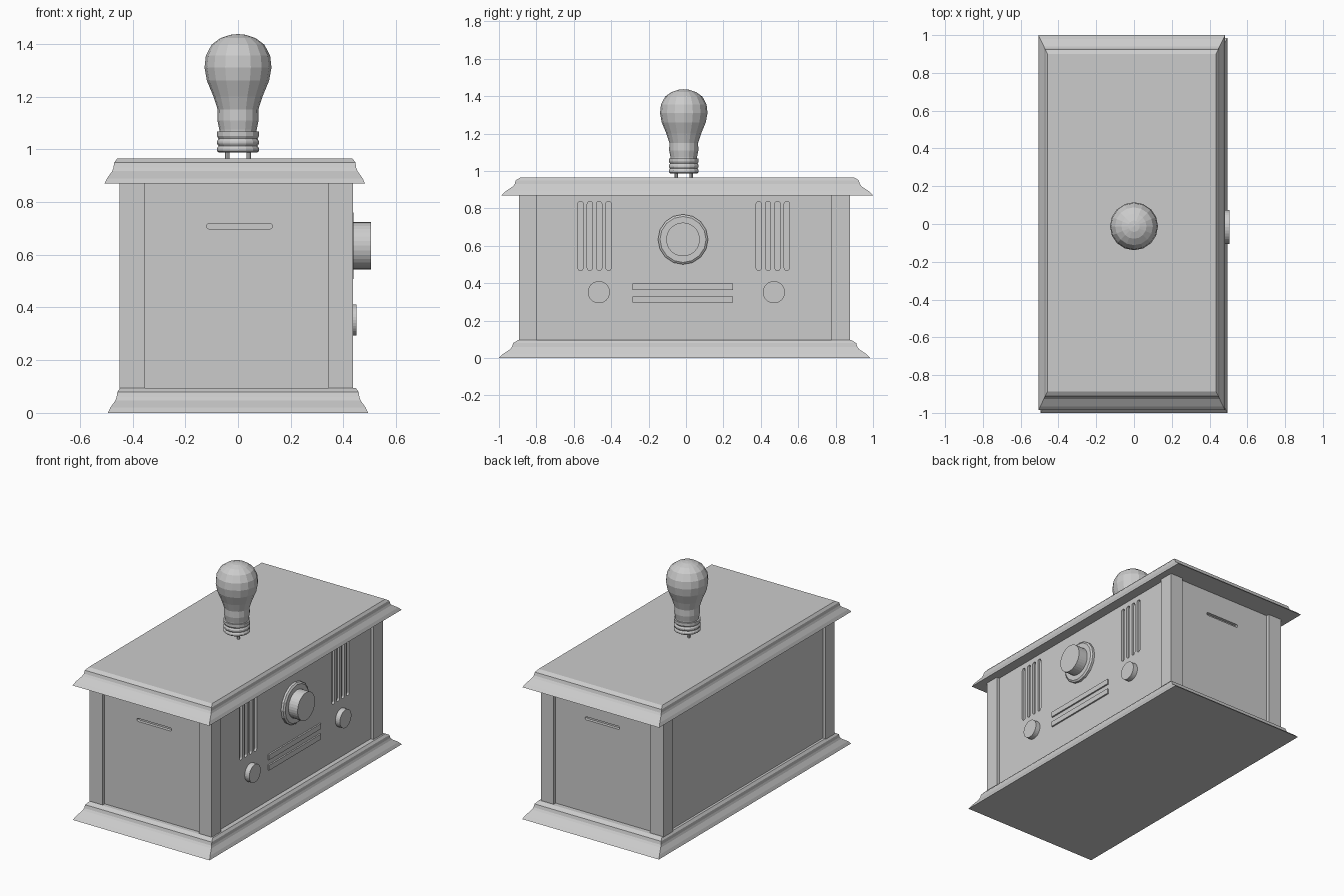
import bpy, bmesh, math
from mathutils import Matrix, Vector

if "Cube" in bpy.data.objects:
    bpy.data.objects.remove(bpy.data.objects["Cube"])


def finish(bm, name):
    bmesh.ops.recalc_face_normals(bm, faces=bm.faces)
    me = bpy.data.meshes.new(name)
    bm.to_mesh(me)
    bm.free()
    ob = bpy.data.objects.new(name, me)
    bpy.context.collection.objects.link(ob)
    return ob


def box(name, x0, x1, y0, y1, z0, z1):
    bm = bmesh.new()
    m = Matrix.Translation(((x0 + x1) / 2, (y0 + y1) / 2, (z0 + z1) / 2))
    bmesh.ops.create_cube(bm, size=1, matrix=m @ Matrix.Diagonal((x1 - x0, y1 - y0, z1 - z0, 1)))
    return finish(bm, name)


def moulding(name, cx, cy, z):
    """Stack of rectangles following a moulded edge profile."""
    profile = [(0, 0), (.2, .02), (.6, .047), (.7, .06), (.76, .08), (1, .095)]
    bm = bmesh.new()
    rings = []
    for t, h in profile:
        hx, hy = .494 - .048 * t, .993 - .1 * t
        rings.append([bm.verts.new((cx + sx * hx, cy + sy * hy, z + h))
                      for sx, sy in ((-1, -1), (1, -1), (1, 1), (-1, 1))])
    for a, b in zip(rings, rings[1:]):
        for i in range(4):
            j = (i + 1) % 4
            bm.faces.new((a[i], a[j], b[j], b[i]))
    bm.faces.new(rings[0])
    bm.faces.new(rings[-1])
    return finish(bm, name)


def turned(name, profile, n, matrix):
    """Revolve (radius, height) points around the local z axis and cap the ends."""
    bm = bmesh.new()
    rings = [[bm.verts.new(matrix @ Vector((r * math.cos(k * math.tau / n),
                                            r * math.sin(k * math.tau / n), h)))
              for k in range(n)] for r, h in profile]
    for a, b in zip(rings, rings[1:]):
        for i in range(n):
            j = (i + 1) % n
            bm.faces.new((a[i], a[j], b[j], b[i]))
    bm.faces.new(rings[0])
    bm.faces.new(rings[-1])
    return finish(bm, name)


def slot_cutter(centre, along, across, normal, length, width, depth):
    """Round-ended prism used to cut a groove."""
    r, half, pts = width / 2, length / 2 - width / 2, []
    for s in (1, -1):
        for k in range(9):
            a = math.pi * (k / 8 - .5)
            pts.append(along * s * (half + r * math.cos(a)) + across * s * r * math.sin(a))
    bm = bmesh.new()
    lo = [bm.verts.new(centre + p - normal * depth) for p in pts]
    hi = [bm.verts.new(centre + p + normal * depth) for p in pts]
    bm.faces.new(lo)
    bm.faces.new(hi)
    for i in range(len(pts)):
        j = (i + 1) % len(pts)
        bm.faces.new((lo[i], lo[j], hi[j], hi[i]))
    return finish(bm, "slot_cutter")


def cut(ob, cutter):
    mod = ob.modifiers.new("groove", 'BOOLEAN')
    mod.operation = 'DIFFERENCE'
    mod.solver = 'EXACT'
    mod.object = cutter
    cutter.hide_render = True
    cutter.hide_viewport = True


X, Y, Z = Vector((1, 0, 0)), Vector((0, 1, 0)), Vector((0, 0, 1))

# Base and lid mouldings
moulding("base_moulding", 0, -.007, 0)
moulding("lid_moulding", -.012, .007, .87)

# Recessed panel body
PX0, PX1, PY0, PY1 = -.43, .416, -.874, .855
body = box("panel_body", PX0, PX1, PY0, PY1, .09, .88)

# Corner posts
for i, (x0, x1) in enumerate(((-.449, -.352), (.343, .436))):
    for j, (y0, y1) in enumerate(((-.894, -.798), (.777, .876))):
        box(f"corner_post_{i}{j}", x0, x1, y0, y1, .09, .875)

# Finger slots at both ends
for y in (PY0, PY1):
    cut(body, slot_cutter(Vector((.006, y, .708)), X, Z, Y, .25, .02, .02))

# Speaker grooves, two groups of four
for start in (-.564, .389):
    for k in range(4):
        cut(body, slot_cutter(Vector((PX1, start + k * .05, .653)), Z, Y, X, .37, .028, .015))

# Main dial and small knobs, turned around x
def facing(y, z):
    return Matrix.Translation((PX1, y, z)) @ Matrix.Rotation(math.pi / 2, 4, 'Y')

turned("dial_ring", [(.134, -.005), (.134, .015), (.123, .023)], 16, facing(-.016, .634))
turned("dial_knob", [(.09, 0), (.09, .089)], 32, facing(-.016, .634))
for y in (-.466, .47):
    turned("small_knob", [(.059, -.005), (.059, .033)], 32, facing(y, .352))

# Tuning strips
for z in (.381, .313):
    box("tuning_strip", PX1 - .01, PX1 + .01, -.286, .251, z - .017, z + .017)

# Light bulb
bulb = Matrix.Translation((0, -.012, 0))
turned("bulb_glass", [(.07, 1.06), (.071, 1.075), (.078, 1.11), (.077, 1.15), (.093, 1.2),
                      (.118, 1.26), (.127, 1.31), (.122, 1.355), (.1, 1.397), (.066, 1.422),
                      (.03, 1.434), (.001, 1.437)], 16, bulb)
turned("bulb_socket", [(.072, .987), (.08, .993), (.08, 1.003), (.074, 1.012), (.08, 1.022),
                       (.08, 1.03), (.074, 1.04), (.08, 1.05), (.08, 1.067)], 16, bulb)
for s in (1, -1):
    turned("bulb_pin", [(.009, .955), (.009, .995)], 8,
           Matrix.Translation((s * .041, -.012 - s * .041, 0)))
